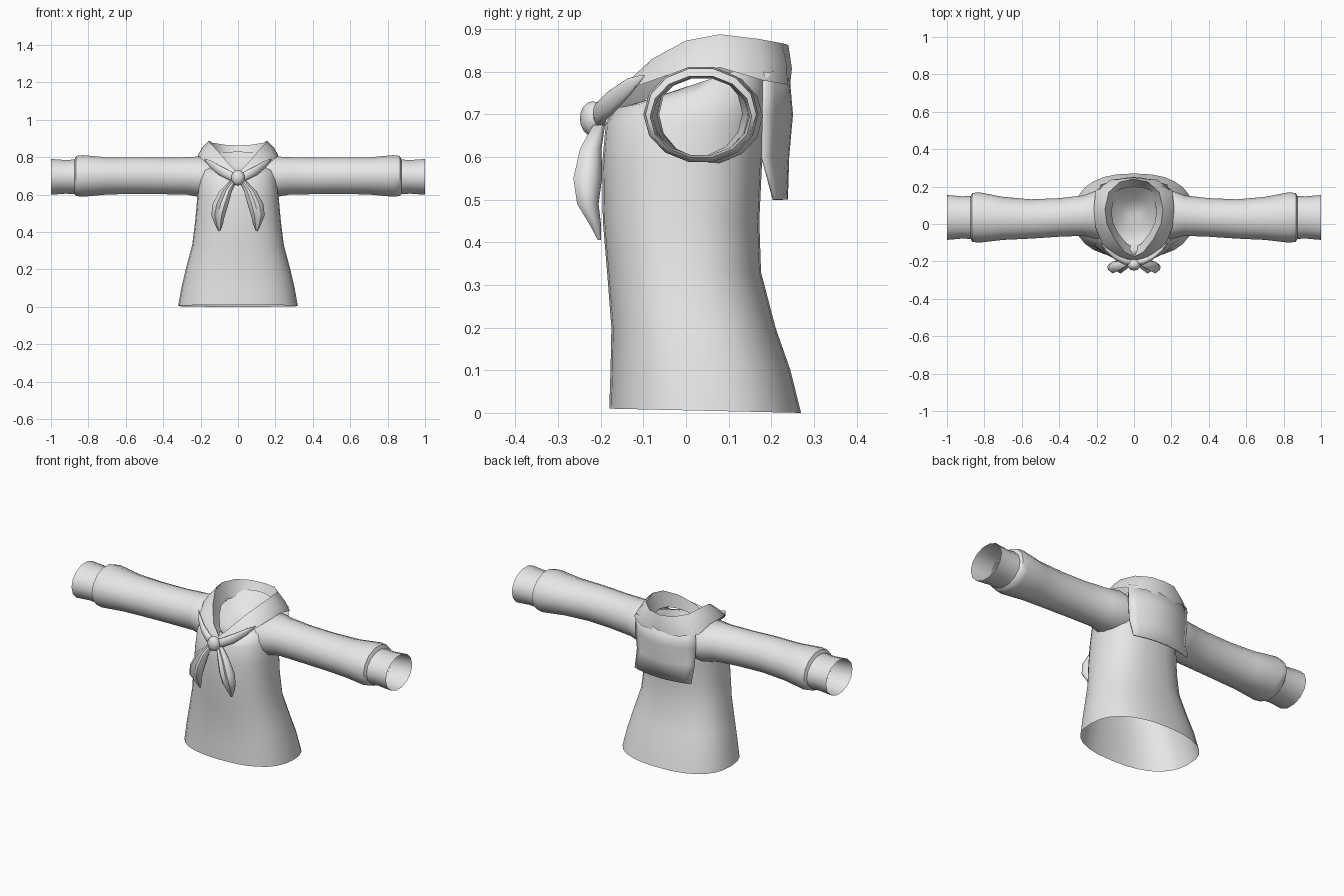
import bpy, bmesh, math
from mathutils import Vector

if "Cube" in bpy.data.objects:
    bpy.data.objects.remove(bpy.data.objects["Cube"])

grey = bpy.data.materials.new("plain grey cloth")
grey.use_nodes = True
grey.diffuse_color = (0.8, 0.8, 0.8, 1)
grey.node_tree.nodes["Principled BSDF"].inputs["Base Color"].default_value = (0.8, 0.8, 0.8, 1)


def loft(name, rings, wrap=True, loop=False, caps=(False, False), angle=50):
    """Skin a row of equal-length point lists."""
    bm = bmesh.new()
    rows = [[bm.verts.new(p) for p in ring] for ring in rings]
    n = len(rows[0])
    pairs = list(zip(rows, rows[1:])) + ([(rows[-1], rows[0])] if loop else [])
    for a, b in pairs:
        for i in range(n if wrap else n - 1):
            j = (i + 1) % n
            bm.faces.new((a[i], a[j], b[j], b[i]))
    for use, row in zip(caps, (rows[0], rows[-1])):
        if use:
            bm.faces.new(row)
    bmesh.ops.recalc_face_normals(bm, faces=bm.faces)
    mesh = bpy.data.meshes.new(name)
    bm.to_mesh(mesh)
    bm.free()
    ob = bpy.data.objects.new(name, mesh)
    bpy.context.collection.objects.link(ob)
    mesh.materials.append(grey)
    smooth(ob, angle)
    return ob


def smooth(ob, angle=50):
    bpy.ops.object.select_all(action='DESELECT')
    ob.select_set(True)
    bpy.context.view_layer.objects.active = ob
    bpy.ops.object.shade_smooth_by_angle(angle=math.radians(angle))


def power(v, p):
    return math.copysign(abs(v) ** p, v)


def body_ring(z, hw, front, back, tilt=0, n=28):
    """Rounded-box outline, tilted up towards the back."""
    cy, ry = (front + back) / 2, (back - front) / 2
    pts = []
    for i in range(n):
        a = math.tau * i / n
        c, s = power(math.cos(a), 0.83), power(math.sin(a), 0.83)
        pts.append((hw * c, cy + ry * s, z + tilt * s))
    return pts


def side_ring(side, x, cy, cz, ry, rz, n=14):
    return [(side * x, cy + ry * math.cos(math.tau * i / n),
             cz + rz * math.sin(math.tau * i / n)) for i in range(n)]


def tail_ring(side, z, cx, cy, rx, ry, n=12):
    """Flat ellipse with a crease down the front."""
    pts = []
    for i in range(n):
        a = math.tau * i / n
        k = 0.55 if i == 9 else 1
        pts.append((side * (cx + rx * math.cos(a)), cy + k * ry * math.sin(a), z))
    return pts


# Body: flared hem up to the neck, then down into the neck hollow
body = [(0.005, .32, -.18, .27, -.005), (.1, .303, -.177, .245), (.2, .28, -.175, .21),
        (.33, .245, -.185, .176), (.45, .23, -.195, .172), (.58, .218, -.197, .178),
        (.68, .21, -.188, .188), (.745, .19, -.165, .197, .03), (.775, .15, -.135, .2, .055),
        (.755, .12, -.1, .18, .055), (.725, .07, -.04, .13, .03), (.715, .02, .02, .07)]
loft("shirt_body", [body_ring(*r) for r in body], caps=(False, True), angle=70)

# Sleeves with turned ends, and open cuffs
sleeve = [(.13, .05, .69, .125, .1), (.2, .05, .695, .13, .112), (.27, .045, .7, .108, .103),
          (.4, .035, .7, .103, .1), (.55, .027, .702, .105, .1), (.7, .03, .7, .115, .102),
          (.83, .035, .7, .135, .114), (.865, .035, .7, .13, .11), (.875, .035, .695, .111, .094)]
cuff = [(.86, .035, .695, .115, .096), (.92, .035, .695, .113, .092), (1, .035, .695, .12, .098)]

# Scarf bands on the chest and hanging tails
band = [(.01, -.205, .69, .012, .022), (.05, -.2, .705, .018, .027), (.1, -.175, .73, .018, .027),
        (.15, -.135, .765, .012, .02), (.18, -.1, .79, .003, .003)]
tail = [(.675, .025, -.205, .018, .015), (.62, .065, -.225, .033, .027), (.55, .093, -.233, .042, .036),
        (.49, .106, -.232, .037, .027), (.44, .103, -.213, .02, .014), (.405, .1, -.203, .004, .004)]
for side, word in ((1, "left"), (-1, "right")):
    loft(word + "_sleeve", [side_ring(side, *r) for r in sleeve])
    loft(word + "_cuff", [side_ring(side, *r) for r in cuff])
    loft(word + "_scarf_band", [side_ring(side, *r) for r in band], caps=(True, True))
    loft(word + "_scarf_tail", [tail_ring(side, *r) for r in tail], caps=(True, True))

# Collar: fold line and outer edge from front centre to back centre
fold = [(0, -.175, .715), (.05, -.15, .765), (.105, -.08, .83), (.145, 0, .873),
        (.155, .08, .888), (.135, .17, .877), (.075, .225, .867), (0, .24, .863)]
edge = [(0, -.195, .665), (.09, -.185, .705), (.165, -.12, .765), (.205, -.02, .8),
        (.215, .08, .81), (.205, .18, .78), (.12, .238, .77), (0, .243, .76)]


def collar_section(top, low):
    top, low = Vector(top), Vector(low)
    inner = Vector((top.x * .78, .05 + (top.y - .05) * .78, .7 + (top.z - .72) * .6))
    lip = top.lerp(inner, .15) - Vector((0, 0, .004))
    middle = top.lerp(low, .5) + (low - inner).normalized() * .008
    return [inner, lip, top, middle, low]


half = [collar_section(t, e) for t, e in zip(fold, edge)]
mirrored = [[Vector((-p.x, p.y, p.z)) for p in s] for s in half[-2:0:-1]]
loft("collar", half + mirrored, wrap=False, loop=True, angle=60)

# Square collar flap hanging over the back
flap_rows = [(.8, .238, .19, .055), (.7, .247, .19, .065), (.6, .238, .182, .058), (.5, .235, .178, .028)]
steps = [i / 5 for i in range(-5, 6)]
flap = loft("collar_back_flap",
            [[(hw * s, y - drop * s * s, z) for s in steps] for z, y, hw, drop in flap_rows], wrap=False)
thick = flap.modifiers.new("cloth thickness", 'SOLIDIFY')
thick.thickness = 0.008
thick.offset = 0

# Scarf knot
bpy.ops.mesh.primitive_uv_sphere_add(segments=12, ring_count=8, radius=1, location=(0, -.218, .69))
knot = bpy.context.object
knot.name = "scarf_knot"
knot.scale = (.036, .031, .041)
knot.data.materials.append(grey)
smooth(knot, 60)
